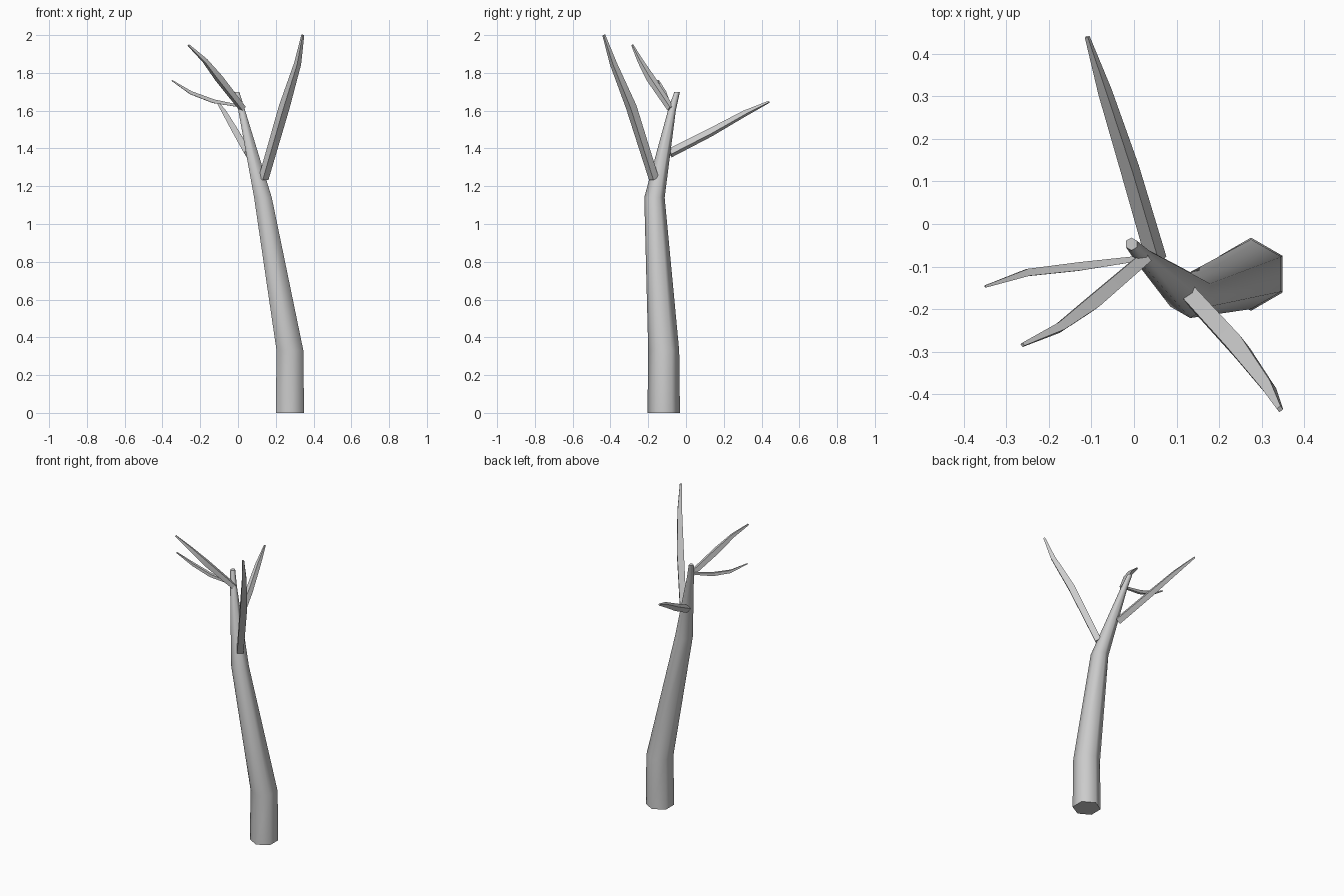
import bpy, bmesh, math
from mathutils import Vector

cube = bpy.data.objects.get("Cube")
if cube:
    bpy.data.objects.remove(cube)

bark = bpy.data.materials.new("grey_bark")
bark.use_nodes = True
bark.diffuse_color = (0.6, 0.6, 0.6, 1)
bark.node_tree.nodes["Principled BSDF"].inputs["Base Color"].default_value = (0.6, 0.6, 0.6, 1)


def limb(name, sides, stations, upright=False, twist=0):
    """Tapered limb through stations of (x, y, z, radius)."""
    pts = [Vector(s[:3]) for s in stations]
    if upright:
        u, v = Vector((1, 0, 0)), Vector((0, 1, 0))
    else:
        d = (pts[-1] - pts[0]).normalized()
        u = d.cross(Vector((0, 0, 1))).normalized()
        v = u.cross(d)
    bm = bmesh.new()
    rings = []
    for p, s in zip(pts, stations):
        ring = []
        for i in range(sides):
            a = (i + 0.5) * math.tau / sides + math.radians(twist)
            ring.append(bm.verts.new(p + (u * math.cos(a) + v * math.sin(a)) * s[3]))
        rings.append(ring)
    for low, high in zip(rings, rings[1:]):
        for i in range(sides):
            j = (i + 1) % sides
            bm.faces.new((low[i], low[j], high[j], high[i]))
    bm.faces.new(rings[0])
    bm.faces.new(rings[-1])
    bmesh.ops.recalc_face_normals(bm, faces=bm.faces)
    mesh = bpy.data.meshes.new(name)
    bm.to_mesh(mesh)
    bm.free()
    mesh.materials.append(bark)
    ob = bpy.data.objects.new(name, mesh)
    bpy.context.collection.objects.link(ob)
    bpy.ops.object.select_all(action='DESELECT')
    ob.select_set(True)
    bpy.context.view_layer.objects.active = ob
    bpy.ops.object.shade_smooth_by_angle(angle=math.radians(65))


# Six-sided leaning trunk
limb("trunk", 6, [(0.275, -0.118, 0, 0.086), (0.275, -0.118, 0.33, 0.082),
                  (0.132, -0.167, 1.14, 0.054), (0.02, -0.075, 1.6, 0.021),
                  (-0.006, -0.047, 1.7, 0.015)], upright=True)

# Four-sided bare branches
limb("front_branch", 4, [(0.135, -0.17, 1.24, 0.027), (0.245, -0.29, 1.62, 0.029),
                         (0.316, -0.385, 1.85, 0.019), (0.343, -0.435, 2.0, 0.008)])
limb("back_branch", 4, [(0.053, -0.085, 1.375, 0.025), (-0.01, 0.13, 1.485, 0.023),
                        (-0.068, 0.31, 1.585, 0.017), (-0.11, 0.44, 1.647, 0.006)], twist=35)
limb("upper_branch", 4, [(0.025, -0.08, 1.61, 0.02), (-0.1, -0.187, 1.77, 0.023),
                         (-0.175, -0.243, 1.865, 0.015), (-0.262, -0.284, 1.947, 0.006)])
limb("side_branch", 4, [(0.005, -0.082, 1.625, 0.009), (-0.13, -0.1, 1.65, 0.014),
                        (-0.25, -0.114, 1.695, 0.012), (-0.35, -0.147, 1.76, 0.004)])
